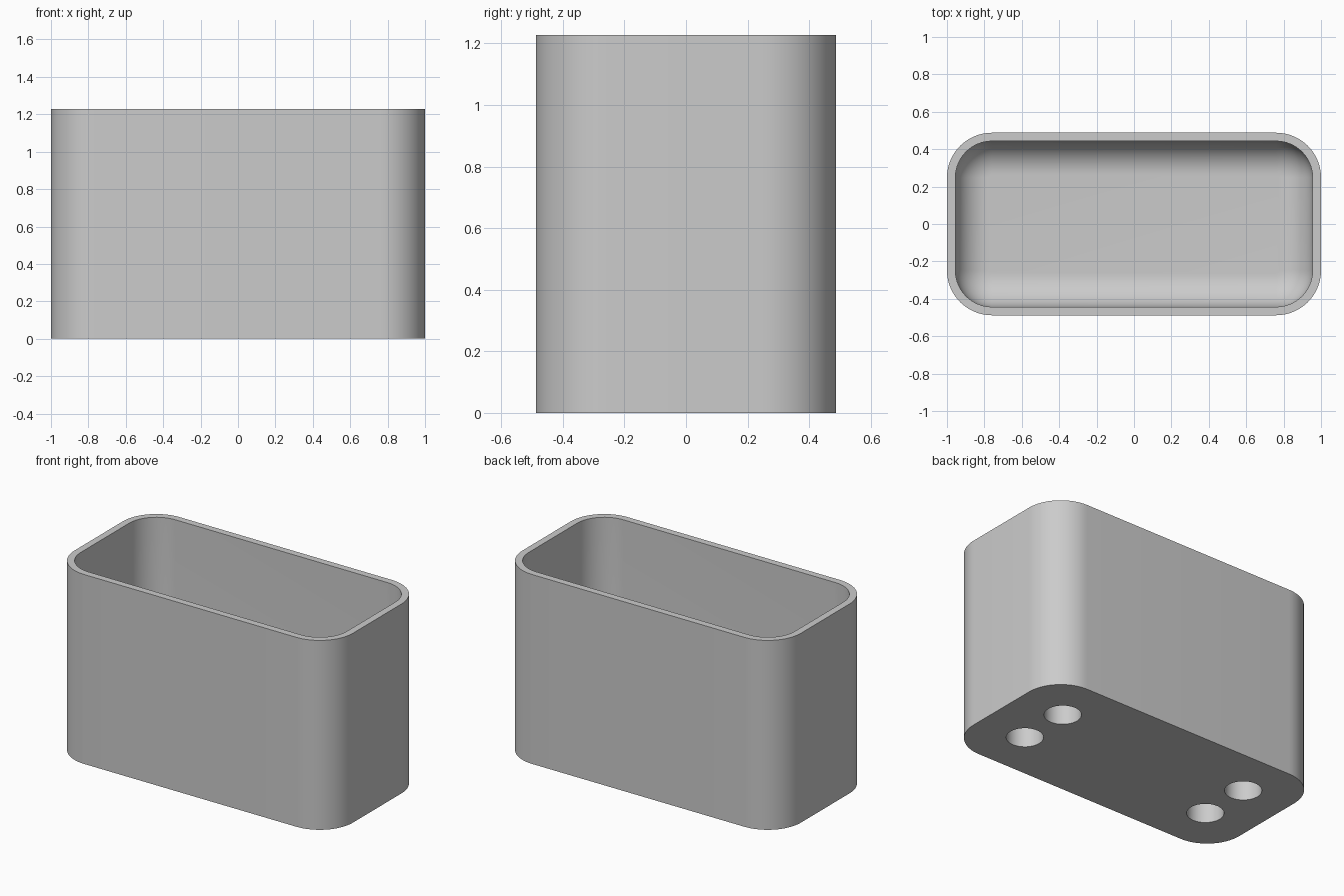
import bpy
import bmesh
from math import sin, cos, pi

HALF_X, HALF_Y, HEIGHT = 1.0, 0.488, 1.228
CORNER, WALL, FLOOR, FILLET = 0.24, 0.045, 0.18, 0.18
HOLE_X, HOLE_Y, HOLE_R, HOLE_DEPTH = 0.68, 0.17, 0.108, 0.14
STEPS = 16

if "Cube" in bpy.data.objects:
    bpy.data.objects.remove(bpy.data.objects["Cube"], do_unlink=True)

grey = bpy.data.materials.new("light grey")
grey.use_nodes = True
grey.diffuse_color = (0.6, 0.6, 0.6, 1)
grey.node_tree.nodes["Principled BSDF"].inputs["Base Color"].default_value = grey.diffuse_color


def ring(bm, inset, z):
    """Rounded rectangle, offset inwards, as a loop of vertices."""
    r = CORNER - inset
    verts = []
    for quarter, (sx, sy) in enumerate([(1, 1), (-1, 1), (-1, -1), (1, -1)]):
        for i in range(STEPS + 1):
            a = (quarter + i / STEPS) * pi / 2
            verts.append(bm.verts.new((sx * (HALF_X - CORNER) + r * cos(a),
                                       sy * (HALF_Y - CORNER) + r * sin(a), z)))
    return verts


# Box shell: outer wall, rim, inner wall, rounded inner floor edge
bm = bmesh.new()
rings = [ring(bm, 0, 0), ring(bm, 0, HEIGHT), ring(bm, WALL, HEIGHT)]
for i in range(STEPS + 1):
    t = i / STEPS * pi / 2
    rings.append(ring(bm, WALL + FILLET * (1 - cos(t)), FLOOR + FILLET * (1 - sin(t))))
for a, b in zip(rings, rings[1:]):
    for i in range(len(a)):
        j = (i + 1) % len(a)
        bm.faces.new((a[i], a[j], b[j], b[i]))
bm.faces.new(rings[0][::-1])
bm.faces.new(rings[-1])
bmesh.ops.recalc_face_normals(bm, faces=bm.faces)
mesh = bpy.data.meshes.new("box")
bm.to_mesh(mesh)
bm.free()
mesh.materials.append(grey)
box = bpy.data.objects.new("box", mesh)
bpy.context.collection.objects.link(box)

# Four blind round holes in the underside
for sx in (-1, 1):
    for sy in (-1, 1):
        bpy.ops.mesh.primitive_cylinder_add(vertices=48, radius=HOLE_R, depth=2 * HOLE_DEPTH,
                                            location=(sx * HOLE_X, sy * HOLE_Y, 0))
        cutter = bpy.context.object
        cutter.name = "hole_cutter"
        cutter.hide_render = True
        cutter.data.materials.append(grey)
        cut = box.modifiers.new("hole", 'BOOLEAN')
        cut.operation = 'DIFFERENCE'
        cut.solver = 'EXACT'
        cut.object = cutter
        bpy.context.view_layer.objects.active = box
        bpy.ops.object.modifier_apply(modifier=cut.name)
        bpy.data.objects.remove(cutter, do_unlink=True)

bpy.ops.object.select_all(action='DESELECT')
box.select_set(True)
bpy.context.view_layer.objects.active = box
bpy.ops.object.shade_smooth_by_angle(angle=pi / 6)
